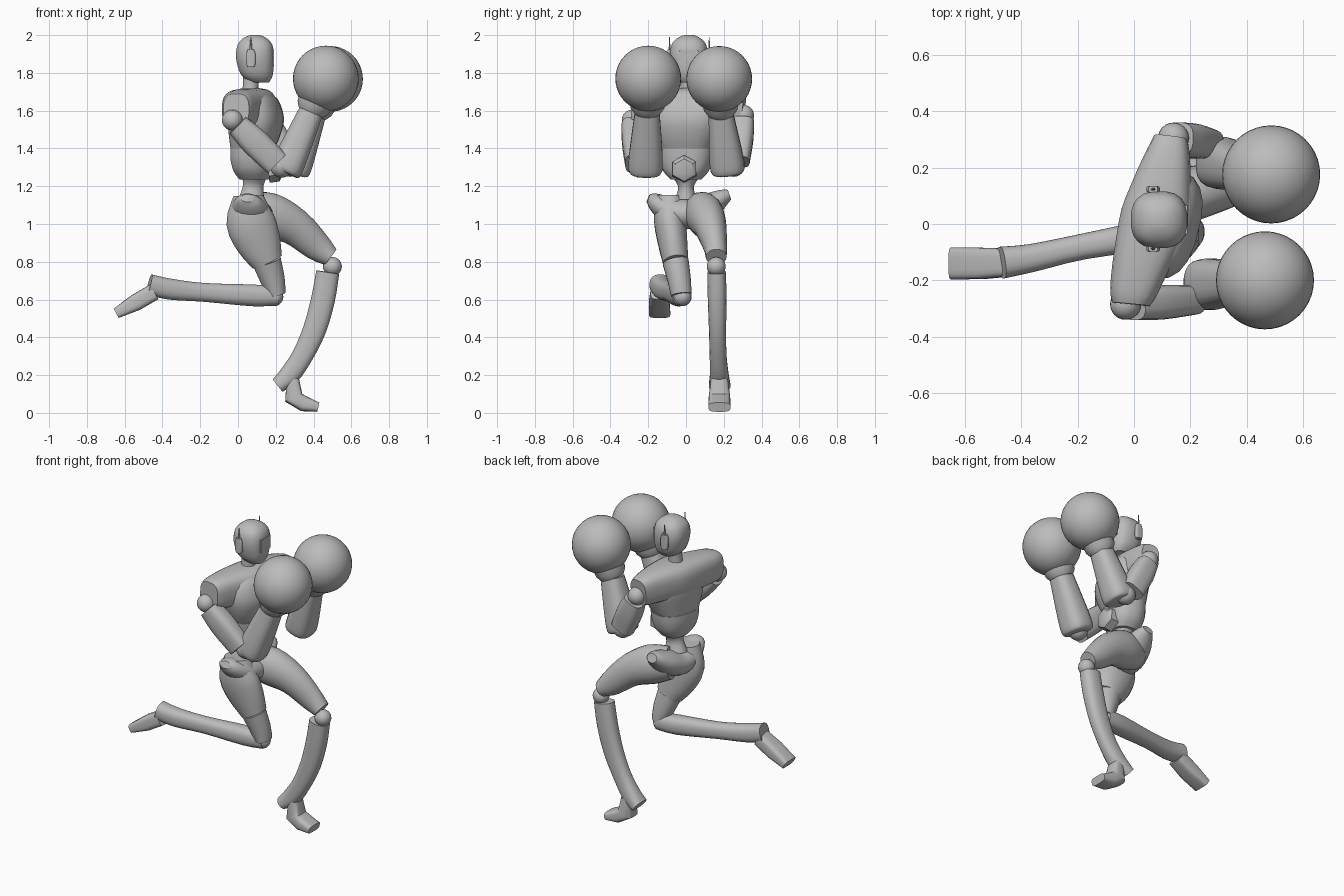
import bpy, bmesh, math
from mathutils import Vector

cube = bpy.data.objects.get("Cube")
if cube:
    bpy.data.objects.remove(cube, do_unlink=True)

# Single grey finish
grey = bpy.data.materials.new("plain_grey")
grey.use_nodes = True
COLOUR = (0.5, 0.5, 0.5, 1)
grey.diffuse_color = COLOUR
grey.node_tree.nodes["Principled BSDF"].inputs["Base Color"].default_value = COLOUR


def finish(name, bm, angle=40):
    bmesh.ops.recalc_face_normals(bm, faces=bm.faces)
    mesh = bpy.data.meshes.new(name)
    bm.to_mesh(mesh)
    bm.free()
    mesh.materials.append(grey)
    obj = bpy.data.objects.new(name, mesh)
    bpy.context.collection.objects.link(obj)
    bpy.ops.object.select_all(action="DESELECT")
    obj.select_set(True)
    bpy.context.view_layer.objects.active = obj
    bpy.ops.object.shade_smooth_by_angle(angle=math.radians(angle))
    return obj


def curve_through(rings, steps):
    """Smoothly interpolate rings with a Catmull-Rom spline."""
    r = [Vector(p) for p in rings]
    out = []
    for i in range(len(r) - 1):
        a, b, c, d = r[max(i - 1, 0)], r[i], r[i + 1], r[min(i + 2, len(r) - 1)]
        for k in range(steps):
            t = k / steps
            out.append(b + (c - a) * (t / 2) + (a * 2 - b * 5 + c * 4 - d) * (t * t / 2)
                       + (b * 3 - a - c * 3 + d) * (t ** 3 / 2))
    return out + [r[-1]]


def loft(name, rings, side=(0, 1, 0), power=2, steps=3, sides=20, axis=None):
    """Skin rings of (x, y, z, side radius, other radius)."""
    rings = curve_through(rings, steps)
    centres = [Vector(r[:3]) for r in rings]
    bm = bmesh.new()
    loops = []
    for i, ring in enumerate(rings):
        ahead = centres[min(i + 1, len(rings) - 1)]
        along = Vector(axis) if axis else (ahead - centres[max(i - 1, 0)]).normalized()
        u = Vector(side)
        u = (u - along * u.dot(along)).normalized()
        v = along.cross(u)
        loop = []
        for k in range(sides):
            a = math.tau * (k + 0.5) / sides
            c, s = math.cos(a), math.sin(a)
            cu = math.copysign(abs(c) ** (2 / power), c) * ring[3]
            sv = math.copysign(abs(s) ** (2 / power), s) * ring[4]
            loop.append(bm.verts.new(centres[i] + u * cu + v * sv))
        loops.append(loop)
    for lo, hi in zip(loops, loops[1:]):
        for k in range(sides):
            n = (k + 1) % sides
            bm.faces.new((lo[k], lo[n], hi[n], hi[k]))
    bm.faces.new(loops[0])
    bm.faces.new(loops[-1])
    return finish(name, bm)


def ball(name, centre, radius, segments=24):
    bm = bmesh.new()
    bmesh.ops.create_uvsphere(bm, u_segments=segments, v_segments=segments // 2, radius=radius)
    bmesh.ops.translate(bm, vec=Vector(centre), verts=bm.verts)
    return finish(name, bm)


def block(name, centre, size):
    bm = bmesh.new()
    bmesh.ops.create_cube(bm, size=1)
    bmesh.ops.scale(bm, vec=size, verts=bm.verts)
    bmesh.ops.translate(bm, vec=centre, verts=bm.verts)
    return finish(name, bm)


UP = (0, 0, 1)
TWIST = (0.24, 0.97, 0)   # shoulder line of the turned upper body

# Head, visor, ear pods and aerials
loft("head", [(.115, .015, 1.75, .045, .05), (.1, .015, 1.79, .08, .085),
              (.09, .015, 1.88, .102, .102), (.09, .015, 1.95, .092, .092),
              (.09, .015, 1.985, .06, .06), (.09, .015, 2, .025, .025)],
     power=2.5, axis=UP)
block("visor", (.18, .015, 1.88), (.02, .1, .08))
loft("neck", [(.06, .01, 1.64, .06, .055), (.065, .012, 1.7, .043, .043),
              (.07, .015, 1.78, .043, .043)], axis=UP)
for word, s in (("front", -1), ("back", 1)):
    y = .018 + s * .105
    loft(word + "_ear_pod", [(.068, y, 1.83, .012, .016), (.068, y, 1.845, .012, .024),
                             (.068, y, 1.905, .012, .024), (.068, y, 1.925, .012, .016)],
         power=4, steps=1, axis=UP)
    loft(word + "_ear_aerial", [(.068, y, 1.92, .006, .008), (.068, y, 1.99, .002, .002)],
         steps=1, sides=6, axis=UP)

# Torso: ribcage, shoulder yoke, belly shell and buckle
loft("ribcage", [(.08, .01, 1.705, .1, .06), (.09, .01, 1.66, .18, .11),
                 (.095, .005, 1.56, .2, .138), (.088, 0, 1.47, .175, .128),
                 (.077, 0, 1.4, .145, .11)], side=TWIST, power=2.6, axis=UP)
loft("shoulder_yoke", [(-.01, -.285, 1.605, .085, .068), (-.003, -.24, 1.605, .097, .084),
                       (.03, -.12, 1.61, .105, .105), (.075, .02, 1.61, .11, .125),
                       (.1, .14, 1.61, .105, .105), (.122, .25, 1.605, .095, .078),
                       (.13, .305, 1.6, .082, .06)], side=UP, power=3)
loft("belly_shell", [(.08, 0, 1.4, .15, .115), (.078, 0, 1.34, .142, .112),
                     (.08, 0, 1.28, .12, .1), (.085, 0, 1.235, .08, .075)],
     side=TWIST, power=2.5, axis=UP)
loft("belly_buckle", [(.16, -.01, 1.29, .075, .072), (.215, -.01, 1.295, .072, .07),
                      (.23, -.01, 1.295, .052, .05)], steps=1, sides=6)
loft("waist", [(.09, 0, 1.26, .085, .07), (.08, 0, 1.2, .042, .055),
               (.07, 0, 1.13, .06, .07)], axis=UP)

# Pelvis with flared hip points
loft("pelvis", [(.05, -.2, 1.137, .022, .035), (.05, -.175, 1.125, .042, .065),
                (.058, -.12, 1.09, .065, .095), (.07, -.05, 1.06, .08, .11),
                (.075, .03, 1.055, .08, .11), (.08, .12, 1.095, .07, .095),
                (.085, .195, 1.14, .045, .06), (.085, .23, 1.155, .028, .035)], side=UP)


def arm(word, shoulder, elbow, joint, wrist, glove):
    """Ball shoulder, blocky upper arm and forearm, cuff and round glove."""
    s, e, j, w, g = map(Vector, (shoulder, elbow, joint, wrist, glove))
    ball(word + "_shoulder_ball", s, .055)
    loft(word + "_upper_arm", [(*s.lerp(e, .12), .058, .062), (*s.lerp(e, .5), .062, .075),
                               (*e, .052, .07)], power=3)
    ball(word + "_elbow_ball", e.lerp(j, .5), .06)
    loft(word + "_forearm", [(*j.lerp(w, -.06), .07, .07), (*j, .09, .085),
                             (*j.lerp(w, .3), .088, .083), (*w, .066, .066)], power=2.7)
    loft(word + "_glove_cuff", [(*w, .07, .07), (*w.lerp(g, .15), .09, .09),
                                (*w.lerp(g, .5), .1, .1)], steps=1)
    ball(word + "_glove", g, .174, 40)


arm("front", (-.03, -.285, 1.55), (.205, -.27, 1.32), (.255, -.215, 1.29),
    (.385, -.205, 1.59), (.465, -.2, 1.77))
arm("back", (.14, .305, 1.575), (.255, .285, 1.33), (.3, .22, 1.29),
    (.4, .185, 1.58), (.487, .176, 1.768))

# Trailing leg, knee bent with the foot behind
loft("trailing_thigh", [(.055, -.085, 1.15, .075, .08), (.065, -.085, 1.02, .085, .13),
                        (.11, -.07, .9, .078, .12), (.155, -.055, .8, .068, .085)])
loft("trailing_knee_cuff", [(.153, -.055, .8, .07, .077), (.185, -.035, .7, .062, .065),
                            (.205, -.025, .625, .055, .048)], steps=2)
ball("trailing_knee_ball", (.19, -.02, .615), .05)
loft("trailing_shin", [(.21, -.02, .62, .05, .05), (.08, -.035, .622, .055, .058),
                       (-.18, -.08, .638, .046, .05), (-.36, -.12, .655, .05, .056),
                       (-.47, -.137, .68, .057, .055)], power=2.5)
loft("trailing_foot", [(-.445, -.137, .64, .05, .045), (-.54, -.14, .585, .056, .045),
                       (-.645, -.14, .527, .057, .028)], power=4, steps=1)

# Lead leg, thigh forward and foot planted
loft("lead_thigh", [(.06, .07, 1.07, .09, .1), (.17, .1, 1.045, .1, .12),
                    (.3, .13, .985, .085, .1), (.42, .155, .88, .063, .078),
                    (.49, .16, .825, .055, .052)])
ball("lead_knee_ball", (.5, .16, .775), .05)
loft("lead_shin", [(.475, .162, .745, .05, .062), (.45, .165, .6, .05, .064),
                   (.405, .167, .44, .046, .062), (.34, .17, .3, .045, .056),
                   (.272, .176, .2, .05, .055), (.21, .178, .145, .058, .042)], power=2.5)
loft("lead_foot", [(.29, .177, .18, .045, .033), (.295, .177, .08, .057, .05),
                   (.35, .177, .048, .059, .042), (.425, .177, .03, .058, .025)],
     power=3.5, steps=1)
